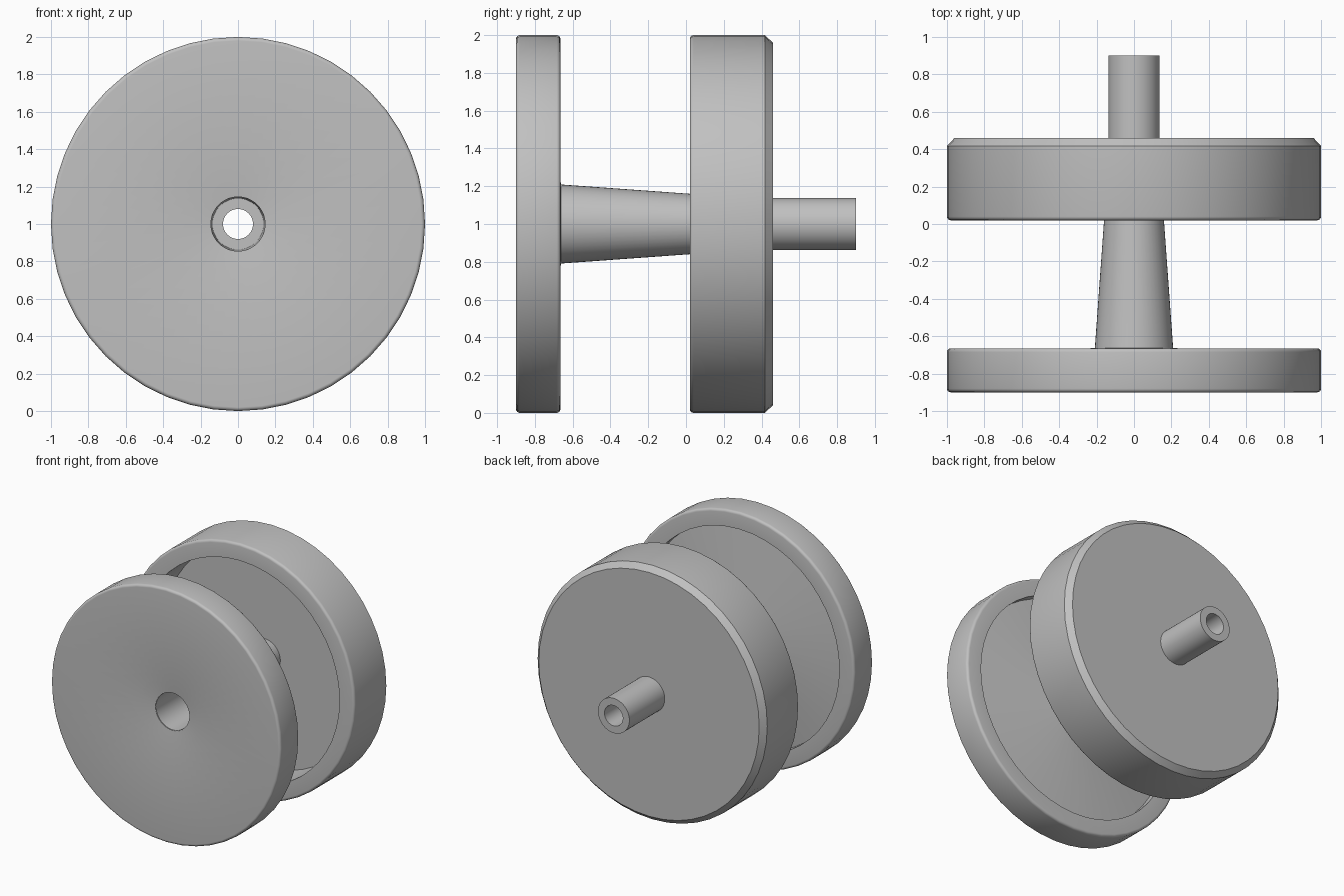
import bpy, bmesh, math

if "Cube" in bpy.data.objects:
    bpy.data.objects.remove(bpy.data.objects["Cube"], do_unlink=True)

SEGMENTS = 48
AXIS_Z = 1.0
FILLET = 0.02

# One plain grey material
grey = bpy.data.materials.new("plain_grey")
grey.use_nodes = True
colour = (0.53, 0.53, 0.53, 1)
grey.diffuse_color = colour
grey.node_tree.nodes["Principled BSDF"].inputs["Base Color"].default_value = colour


def fillet(radius, y, start):
    """Quarter-round corner centred on (radius, y); start is its first angle."""
    return [(radius + FILLET * math.cos(a), y + FILLET * math.sin(a))
            for a in (start + i * math.pi / 8 for i in range(5))]


def lathe(name, profile):
    """Turn a closed (radius, y) profile round the horizontal axle."""
    bm = bmesh.new()
    rings = []
    for s in range(SEGMENTS):
        a = math.tau * s / SEGMENTS
        rings.append([bm.verts.new((r * math.cos(a), y, AXIS_Z + r * math.sin(a)))
                      for r, y in profile])
    n = len(profile)
    for s in range(SEGMENTS):
        this, after = rings[s], rings[(s + 1) % SEGMENTS]
        for i in range(n):
            j = (i + 1) % n
            bm.faces.new((this[i], this[j], after[j], after[i]))
    bmesh.ops.recalc_face_normals(bm, faces=bm.faces)
    mesh = bpy.data.meshes.new(name)
    bm.to_mesh(mesh)
    bm.free()
    mesh.materials.append(grey)
    obj = bpy.data.objects.new(name, mesh)
    bpy.context.collection.objects.link(obj)
    bpy.ops.object.select_all(action='DESELECT')
    obj.select_set(True)
    bpy.context.view_layer.objects.active = obj
    bpy.ops.object.shade_smooth_by_angle(angle=math.radians(28))
    return obj


edge = 1 - FILLET

# Front disc: dished face, rounded rim, recessed back with a coned web
lathe("front_disc",
      [(0.148, -0.815)]
      + fillet(edge, -0.9 + FILLET, -math.pi / 2)
      + fillet(edge, -0.665 - FILLET, 0)
      + [(0.87, -0.665), (0.87, -0.735), (0.148, -0.655)])

# Tapered hub with a stepped bore
lathe("hub",
      [(0.145, -0.812), (0.22, -0.812), (0.137, 0.34),
       (0.135, 0.39), (0.08, 0.39), (0.08, 0.0), (0.137, 0.0)])

# Rear wheel: deep front recess, chamfered back edge
lathe("rear_wheel",
      [(0.12, 0.33), (0.87, 0.33), (0.87, 0.02)]
      + fillet(edge, 0.02 + FILLET, -math.pi / 2)
      + [(1.0, 0.417), (0.96, 0.46), (0.12, 0.46)])

# Hollow axle stub at the back
lathe("axle_tube", [(0.08, 0.39), (0.137, 0.39), (0.137, 0.9), (0.08, 0.9)])
